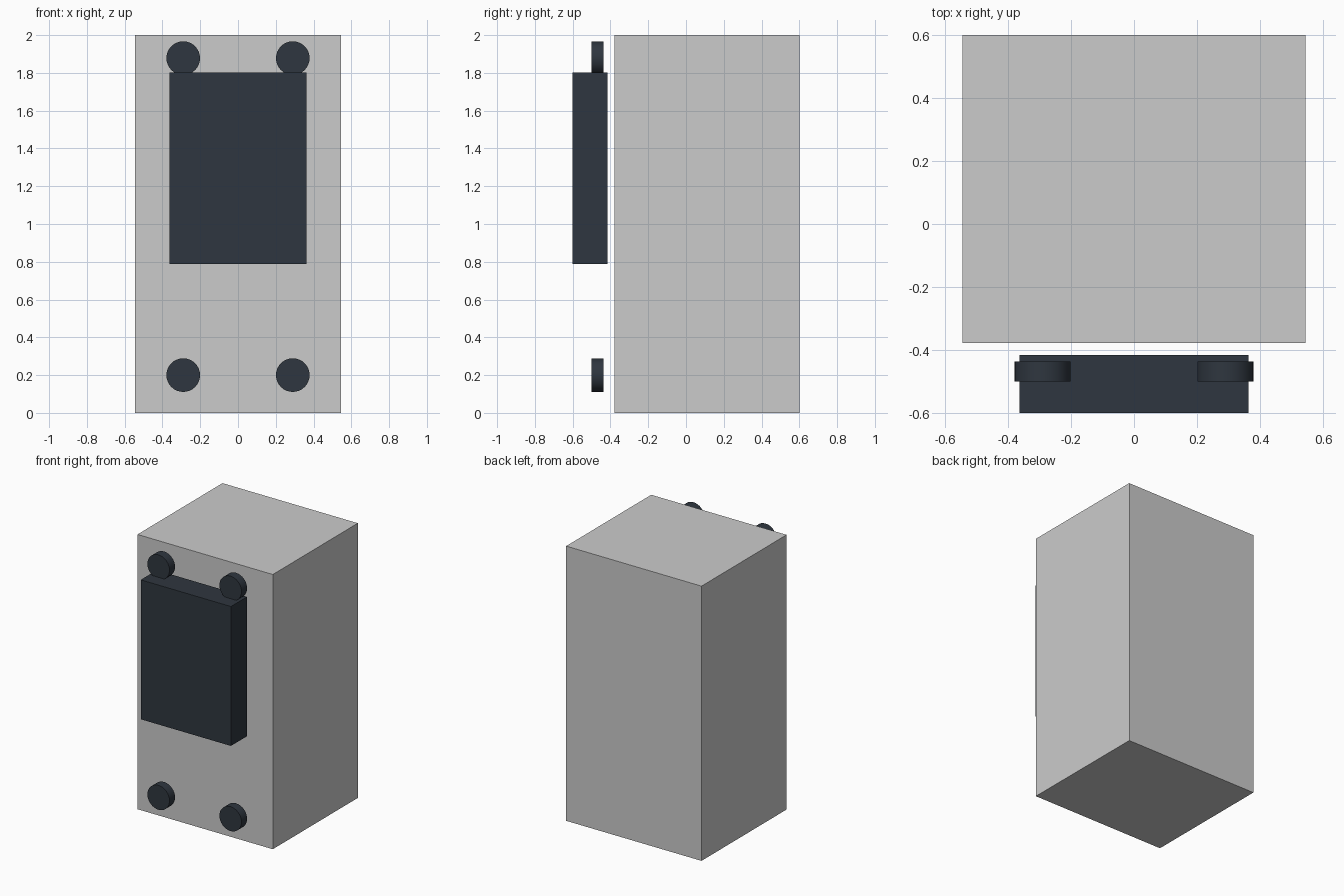
import bpy, math

if "Cube" in bpy.data.objects:
    bpy.data.objects.remove(bpy.data.objects["Cube"])

dark = bpy.data.materials.new("dark_slate")
dark.diffuse_color = (0.028, 0.037, 0.05, 1)
dark.use_nodes = True
dark.node_tree.nodes["Principled BSDF"].inputs["Base Color"].default_value = dark.diffuse_color


def box(name, x, y, z, mat=None):
    """Box from (min, max) ranges along each axis."""
    spans = (x, y, z)
    bpy.ops.mesh.primitive_cube_add(size=1, location=[(a + b) / 2 for a, b in spans])
    ob = bpy.context.object
    ob.name = name
    ob.scale = [b - a for a, b in spans]
    bpy.ops.object.transform_apply(location=False, rotation=False, scale=True)
    if mat:
        ob.data.materials.append(mat)
    return ob


def disc(name, x, z):
    """Short round disc facing the front."""
    bpy.ops.mesh.primitive_cylinder_add(vertices=32, radius=0.089, depth=0.064,
                                        location=(x, -0.469, z),
                                        rotation=(math.pi / 2, 0, 0))
    ob = bpy.context.object
    ob.name = name
    ob.data.materials.append(dark)
    bpy.ops.object.shade_smooth_by_angle(angle=math.radians(30))


# Main cabinet
box("body", (-0.545, 0.545), (-0.378, 0.6), (0, 2))

# Raised panel floating just in front of the body
box("front_panel", (-0.363, 0.363), (-0.6, -0.416), (0.788, 1.803), dark)

# Four corner discs
for row, z in (("upper", 1.878), ("lower", 0.2)):
    for side, x in (("left", -0.29), ("right", 0.29)):
        disc(f"{row}_{side}_disc", x, z)
